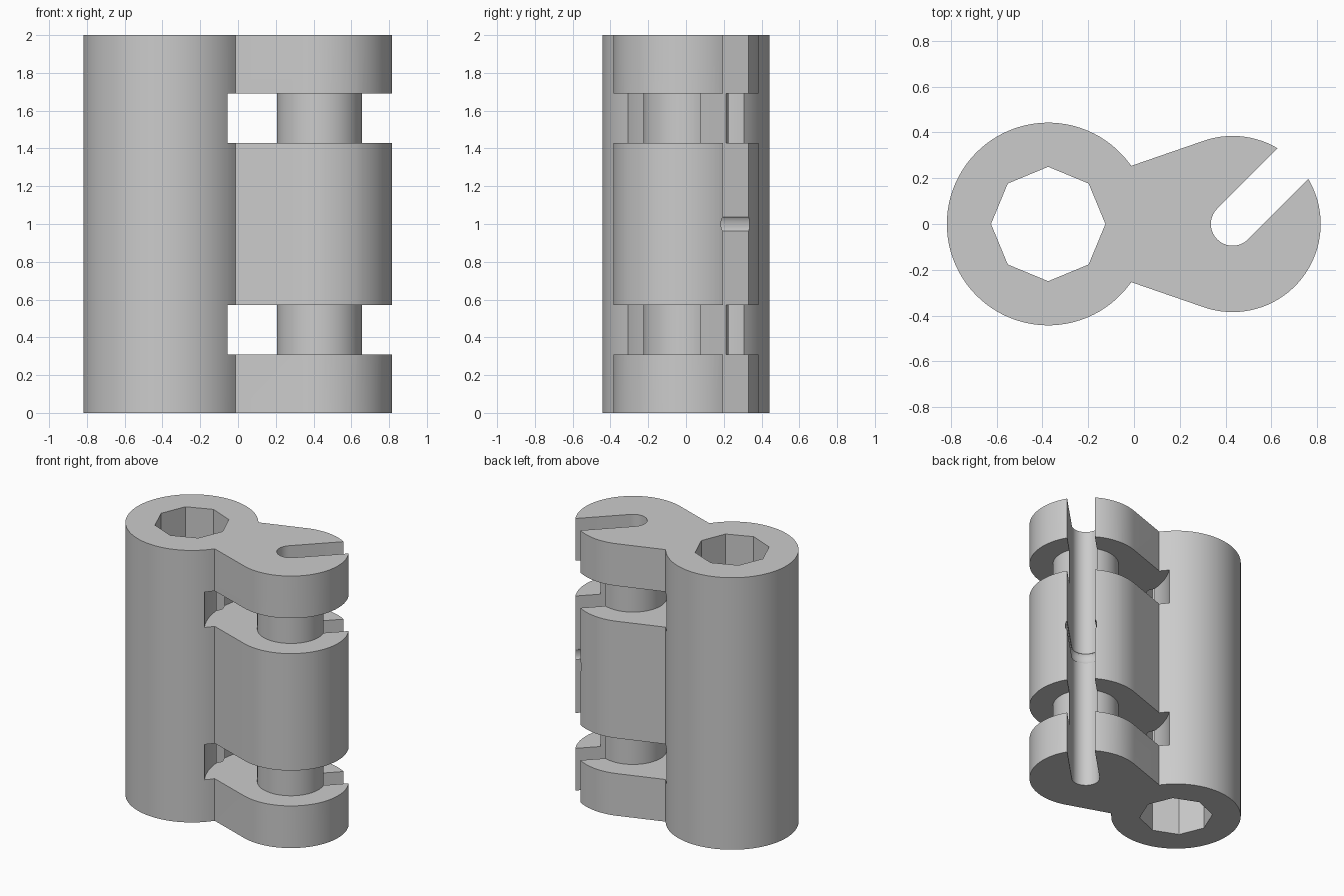
import bpy, bmesh
from math import cos, sin, pi, radians, acos, atan2, hypot, sqrt

old = bpy.data.objects.get("Cube")
if old:
    bpy.data.objects.remove(old, do_unlink=True)

# Main dimensions
HEIGHT = 2.0
TUBE_X, TUBE_R, BORE_R = -0.375, 0.443, 0.25
CLIP_X, CLIP_R, POST_R, RELIEF_R = 0.431, 0.385, 0.225, 0.577
SLOT_R = 0.095

grey = bpy.data.materials.new("plain grey")
grey.use_nodes = True
colour = (0.6, 0.6, 0.6, 1)
grey.diffuse_color = colour
grey.node_tree.nodes["Principled BSDF"].inputs["Base Color"].default_value = colour


def arc(cx, r, start, end, n):
    """Points on a circle centred at (cx, 0), both ends included."""
    return [(cx + r * cos(start + (end - start) * i / n),
             r * sin(start + (end - start) * i / n)) for i in range(n + 1)]


def loft(name, sections, loop=False):
    """Skin a stack of (outline, z) sections; loop joins last to first."""
    bm = bmesh.new()
    rings = [[bm.verts.new((x, y, z)) for x, y in pts] for pts, z in sections]
    pairs = list(zip(rings, rings[1:]))
    if loop:
        pairs.append((rings[-1], rings[0]))
    else:
        bm.faces.new(rings[0])
        bm.faces.new(rings[-1])
    for a, b in pairs:
        for i in range(len(a)):
            j = (i + 1) % len(a)
            bm.faces.new((a[i], a[j], b[j], b[i]))
    bmesh.ops.recalc_face_normals(bm, faces=bm.faces)
    mesh = bpy.data.meshes.new(name)
    bm.to_mesh(mesh)
    bm.free()
    mesh.materials.append(grey)
    obj = bpy.data.objects.new(name, mesh)
    bpy.context.collection.objects.link(obj)
    return obj


# Body outline: round tube, flaring neck, round clip
join = radians(35)
px, py = TUBE_X + TUBE_R * cos(join), TUBE_R * sin(join)
dx = px - CLIP_X
tangent = atan2(py, dx) - acos(CLIP_R / hypot(dx, py))
outline = (arc(TUBE_X, TUBE_R, join, 2 * pi - join, 72)
           + arc(CLIP_X, CLIP_R, -tangent, tangent, 56))
body = loft("hinge_body", [(outline, 0), (outline, HEIGHT)])

# Octagonal bore
octagon = arc(TUBE_X, BORE_R, 0, 2 * pi, 8)[:-1]
cutters = [loft("bore_cutter", [(octagon, -0.1), (octagon, HEIGHT + 0.1)])]

# Ring reliefs that leave a round post
inner, outer = (arc(CLIP_X, r, 0, 2 * pi, 80)[:-1] for r in (POST_R, RELIEF_R))
for low, high in ((0.31, 0.57), (1.43, 1.69)):
    cutters.append(loft("relief_cutter", [(inner, low), (outer, low),
                                          (outer, high), (inner, high)], True))


# Diagonal round-ended slot with a shallow groove at mid height
def slot(r):
    d = 0.8 / sqrt(2)
    end = arc(CLIP_X, r, radians(135), radians(315), 20)
    return end + [(end[-1][0] + d, end[-1][1] + d), (end[0][0] + d, end[0][1] + d)]


sections = [(slot(SLOT_R), -0.1)]
for i in range(9):
    a = pi * i / 8
    sections.append((slot(SLOT_R + 0.012 * sin(a)), HEIGHT / 2 - 0.037 * cos(a)))
sections.append((slot(SLOT_R), HEIGHT + 0.1))
cutters.append(loft("slot_cutter", sections))

# Cut the body and tidy up
bpy.ops.object.select_all(action="DESELECT")
body.select_set(True)
bpy.context.view_layer.objects.active = body
for cutter in cutters:
    cutter.hide_render = True
    mod = body.modifiers.new("cut", "BOOLEAN")
    mod.operation = "DIFFERENCE"
    mod.solver = "EXACT"
    mod.object = cutter
    bpy.ops.object.modifier_apply(modifier=mod.name)
    bpy.data.objects.remove(cutter, do_unlink=True)
bpy.ops.object.shade_smooth_by_angle(angle=radians(25))
